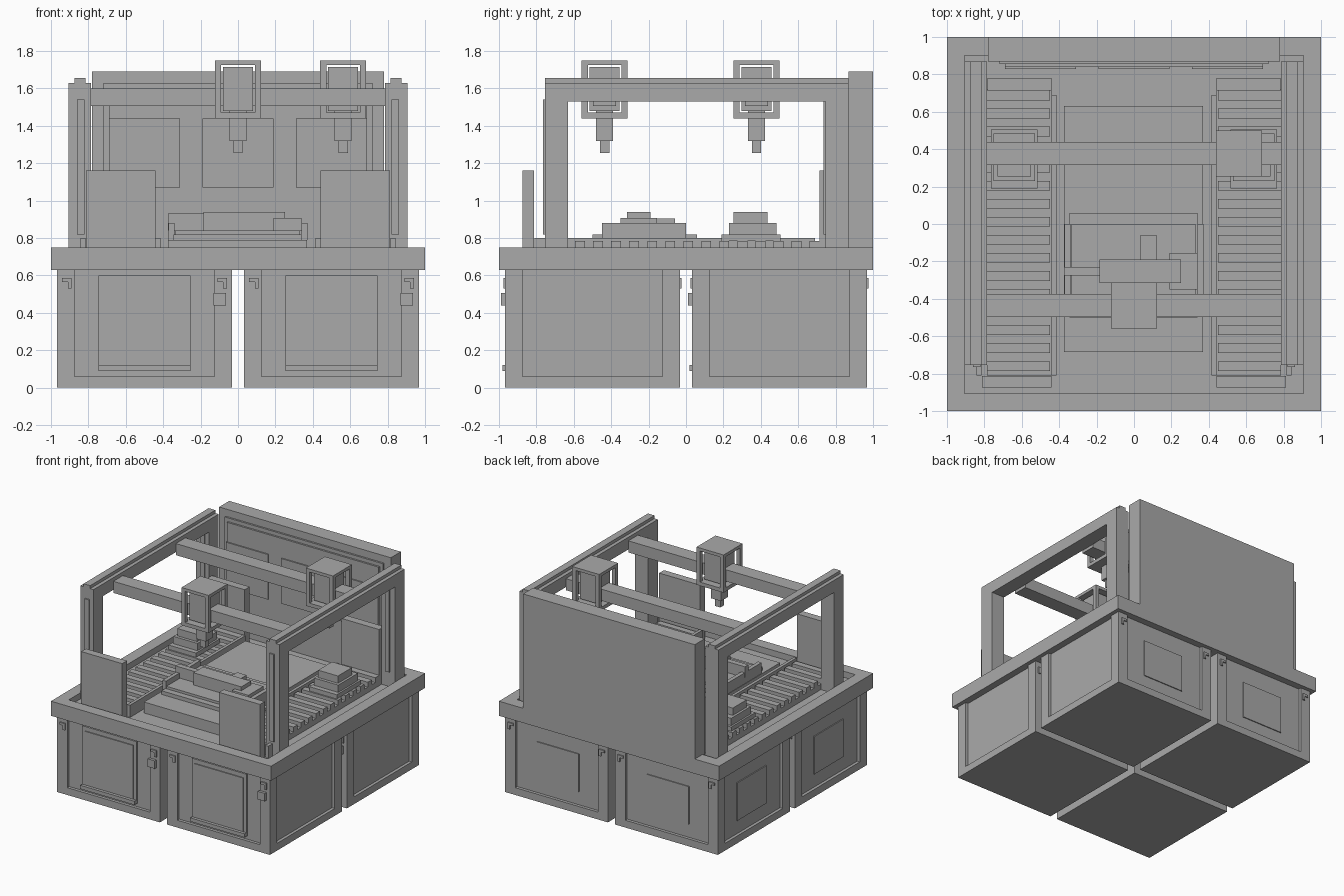
import bpy

cube = bpy.data.objects.get("Cube")
if cube:
    bpy.data.objects.remove(cube, do_unlink=True)

grey = bpy.data.materials.new("machine_grey")
grey.use_nodes = True
COLOUR = (0.4, 0.4, 0.4, 1)
grey.diffuse_color = COLOUR
grey.node_tree.nodes["Principled BSDF"].inputs["Base Color"].default_value = COLOUR


def boxes(name, parts):
    """One object made of axis-aligned boxes, each given as x, y and z ranges."""
    verts, faces = [], []
    for xs, ys, zs in parts:
        n = len(verts)
        xs, ys, zs = sorted(xs), sorted(ys), sorted(zs)
        verts += [(x, y, z) for z in zs for y in ys for x in xs]
        for f in ((0, 2, 3, 1), (4, 5, 7, 6), (0, 1, 5, 4),
                  (2, 6, 7, 3), (0, 4, 6, 2), (1, 3, 7, 5)):
            faces.append([n + i for i in f])
    mesh = bpy.data.meshes.new(name)
    mesh.from_pydata(verts, [], faces)
    mesh.materials.append(grey)
    ob = bpy.data.objects.new(name, mesh)
    bpy.context.collection.objects.link(ob)
    return ob


def span(centre, half):
    return (centre - half, centre + half)


def cabinet(name, cx, cy):
    R, D, H = 0.467, 0.025, 0.63       # half width, recess depth, height
    W = 0.375                          # half width of recess
    core = R - D
    parts = [(span(cx, core), span(cy, core), (0.06, H)),
             (span(cx, R), span(cy, R), (0, 0.06))]
    # corner stiles
    for sx in (-1, 1):
        for sy in (-1, 1):
            parts.append(((cx + sx * W, cx + sx * R), (cy + sy * W, cy + sy * R), (0.06, H)))
    boxes(name + "_body", parts)

    # front door with stepped panel and sill
    f = cy - R
    boxes(name + "_door", [
        (span(cx, 0.247), (f + 0.01, f + D), (0.09, 0.6)),
        (span(cx, 0.22), (f + 0.002, f + 0.01), (0.125, 0.565)),
        (span(cx, 0.247), (f - 0.015, f + D), (0.09, 0.12))])
    boxes(name + "_handle", [((cx + 0.37, cx + 0.435), (f - 0.022, f), (0.44, 0.505))])

    # plain panels on the rear and on the -x side
    boxes(name + "_rear_panel", [(span(cx, 0.19), (cy + core, cy + core + 0.008), (0.17, 0.48))])
    boxes(name + "_side_panel", [((cx - core - 0.008, cx - core), span(cy, 0.19), (0.17, 0.48))])

    # angle brackets in the upper corners, front and rear
    brackets = []
    for sx in (-1, 1):
        for y in (f - 0.01, cy + R):
            c = cx + sx * 0.415
            brackets += [(span(c, 0.025), (y, y + 0.01), (0.565, 0.585)),
                         ((c + 0.005, c + 0.025), (y, y + 0.01), (0.53, 0.565))]
    boxes(name + "_brackets", brackets)


for side, cx in (("right", -0.5), ("left", 0.5)):
    for end, cy in (("front", -0.5), ("rear", 0.5)):
        cabinet(f"{end}_{side}_cabinet", cx, cy)

# table slab with a sunken deck
FLOOR = 0.70
boxes("table_slab", [((-1, 1), (-1, 1), (0.63, FLOOR)),
                     ((-1, 1), (-1, -0.905), (FLOOR, 0.75)),
                     ((-1, 1), (0.9, 1), (FLOOR, 0.75)),
                     ((-1, -0.905), (-0.905, 0.9), (FLOOR, 0.75)),
                     ((0.905, 1), (-0.905, 0.9), (FLOOR, 0.75))])

# rear wall with layered plates
boxes("rear_wall", [((-0.78, 0.78), (0.87, 1), (FLOOR, 1.69)),
                    ((-0.72, 0.72), (0.855, 0.87), (FLOOR, 1.63)),
                    ((-0.69, 0.69), (0.84, 0.855), (FLOOR, 1.6))])
boxes("wall_panels", [(span(x, 0.19), (0.83, 0.84), (1.07, 1.44)) for x in (-0.5, 0, 0.5)])

# side frames, conveyors and shields
for side, s in (("right", -1), ("left", 1)):
    post_x = (s * 0.785, s * 0.905)
    boxes(side + "_frame", [
        (post_x, (-0.755, -0.63), (FLOOR, 1.53)),
        (post_x, (0.745, 0.87), (FLOOR, 1.53)),
        (post_x, (-0.755, 0.87), (1.53, 1.63)),
        ((s * 0.815, s * 0.875), (-0.755, 0.87), (1.63, 1.655))])
    boxes(side + "_post_strips", [
        ((s * 0.82, s * 0.86), (-0.765, -0.755), (0.82, 1.54)),
        ((s * 0.82, s * 0.86), (0.735, 0.745), (0.82, 1.54)),
        ((s * 0.815, s * 0.843), (-0.81, -0.755), (FLOOR, 0.8))])
    boxes(side + "_conveyor_bed", [
        ((s * 0.44, s * 0.785), (-0.81, 0.72), (FLOOR, 0.745)),
        ((s * 0.415, s * 0.44), (-0.81, 0.69), (FLOOR, 0.8))])
    boxes(side + "_conveyor_slats", [
        ((s * 0.45, s * 0.785), span(-0.76 + i * 0.0965, 0.026), (0.745, 0.785))
        for i in range(16)])
    boxes(side + "_shields", [
        ((s * 0.44, s * 0.813), (-0.875, -0.813), (FLOOR, 1.16)),
        ((s * 0.44, s * 0.783), (0.715, 0.78), (FLOOR, 1.16))])
    # stepped workpiece on the conveyor
    x = s * 0.64
    boxes(side + "_workpiece", [
        (span(x, 0.125), (0.19, 0.505), (0.785, 0.82)),
        (span(x, 0.11), (0.23, 0.485), (0.82, 0.88)),
        (span(x, 0.09), (0.255, 0.435), (0.88, 0.94))])


# gantries: crossbeam, open cage head and stepped tool
def gantry(name, hx, by):
    boxes(name + "_crossbeam", [((-0.785, 0.785), span(by, 0.062), (1.505, 1.6))])
    parts = [(span(hx, 0.123), span(by, 0.123), (1.725, 1.75)),
             (span(hx, 0.123), span(by, 0.123), (1.44, 1.47)),
             (span(hx, 0.08), span(by, 0.08), (1.48, 1.715))]
    for sx in (-1, 1):
        for sy in (-1, 1):
            parts.append(((hx + sx * 0.09, hx + sx * 0.123),
                          (by + sy * 0.09, by + sy * 0.123), (1.47, 1.725)))
    boxes(name + "_head", parts)
    boxes(name + "_tool", [(span(hx, 0.045), span(by, 0.045), (1.32, 1.48)),
                           (span(hx, 0.025), span(by, 0.025), (1.255, 1.32))])


gantry("front", 0, -0.435)
gantry("rear", 0.562, 0.377)

# central fixture
boxes("centre_plate", [((-0.375, 0.37), (-0.685, 0.63), (FLOOR, 0.79))])
boxes("fixture_base", [((-0.345, 0.34), (-0.5, 0.06), (0.79, 0.82)),
                       ((-0.335, 0.33), (-0.45, 0), (0.82, 0.84))])
boxes("fixture_guides", [((s * 0.34, s * 0.372), (-0.45, 0), (0.79, 0.88)) for s in (-1, 1)])
boxes("fixture_blocks", [((-0.185, 0.25), (-0.315, -0.19), (0.84, 0.94)),
                         ((0.035, 0.12), (-0.19, -0.06), (0.84, 0.905)),
                         ((0.19, 0.34), (-0.35, -0.155), (0.84, 0.908)),
                         ((-0.375, -0.185), (-0.275, -0.23), (0.84, 0.93))])
